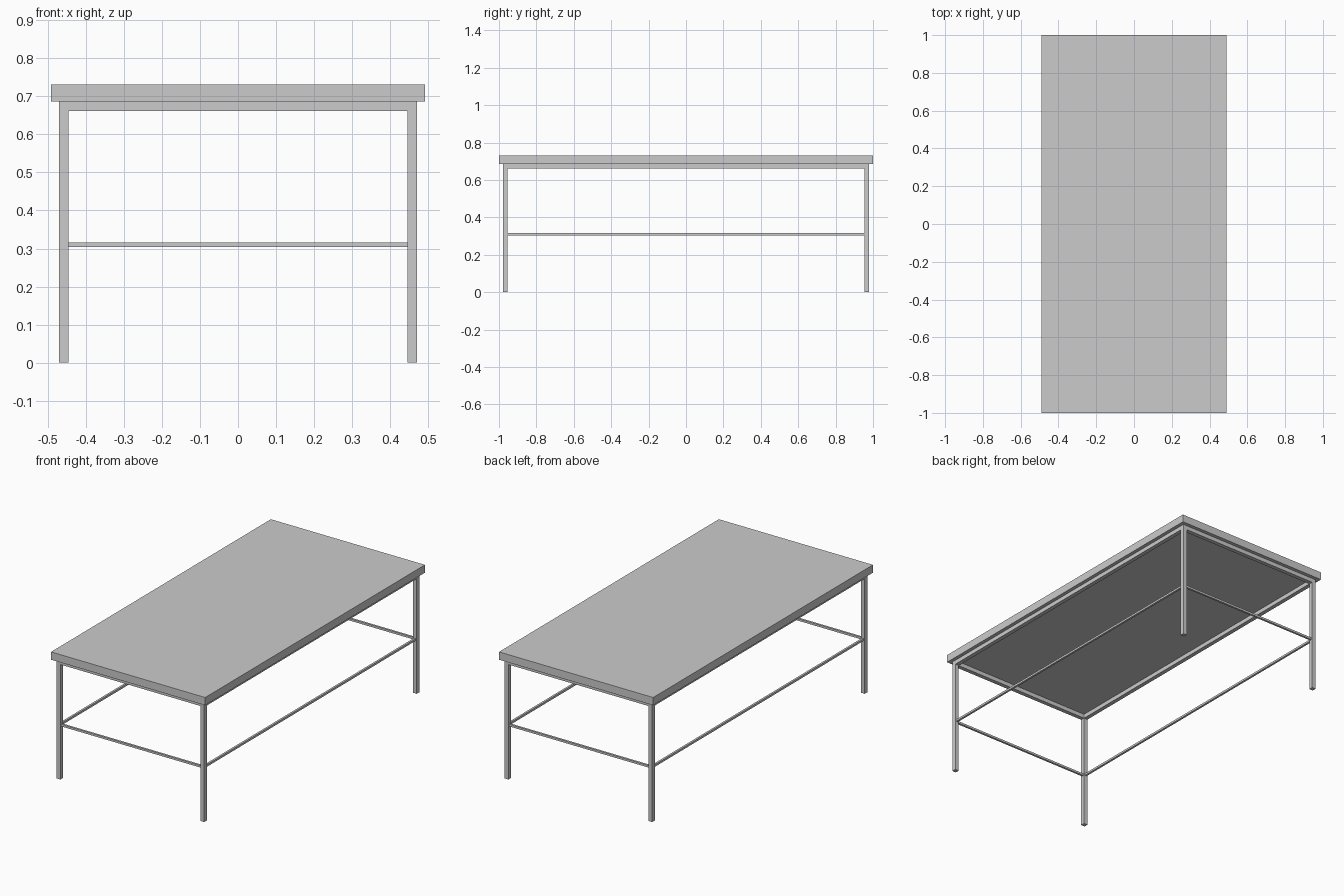
import bpy

if "Cube" in bpy.data.objects:
    bpy.data.objects.remove(bpy.data.objects["Cube"])

# overall dimensions
HX, HY = 0.491, 1.0            # half size of the top
TOP_Z, UNDER_Z = 0.731, 0.686  # tabletop slab
TUBE = 0.024                   # square leg and frame tube
ROD = 0.012                    # thin stretcher
ROD_Z = 0.31
LX, LY = 0.458, 0.967          # leg centre lines


def box(name, center, size):
    bpy.ops.mesh.primitive_cube_add(size=1, location=center)
    ob = bpy.context.object
    ob.name = name
    ob.scale = size
    bpy.ops.object.transform_apply(location=False, rotation=False, scale=True)
    return ob


# tabletop
box("tabletop", (0, 0, (TOP_Z + UNDER_Z) / 2), (2 * HX, 2 * HY, TOP_Z - UNDER_Z))

# four legs
for sx, nx in ((-1, "left"), (1, "right")):
    for sy, ny in ((-1, "front"), (1, "back")):
        box(f"{ny}_{nx}_leg", (sx * LX, sy * LY, UNDER_Z / 2), (TUBE, TUBE, UNDER_Z))


# rails running between the legs on all four sides
def rails(name, z, t):
    for s, nx, ny in ((-1, "left", "front"), (1, "right", "back")):
        box(f"{ny}_{name}", (0, s * LY, z), (2 * LX - TUBE, t, t))
        box(f"{nx}_{name}", (s * LX, 0, z), (t, 2 * LY - TUBE, t))


rails("top_rail", UNDER_Z - TUBE / 2, TUBE)
rails("stretcher", ROD_Z, ROD)
